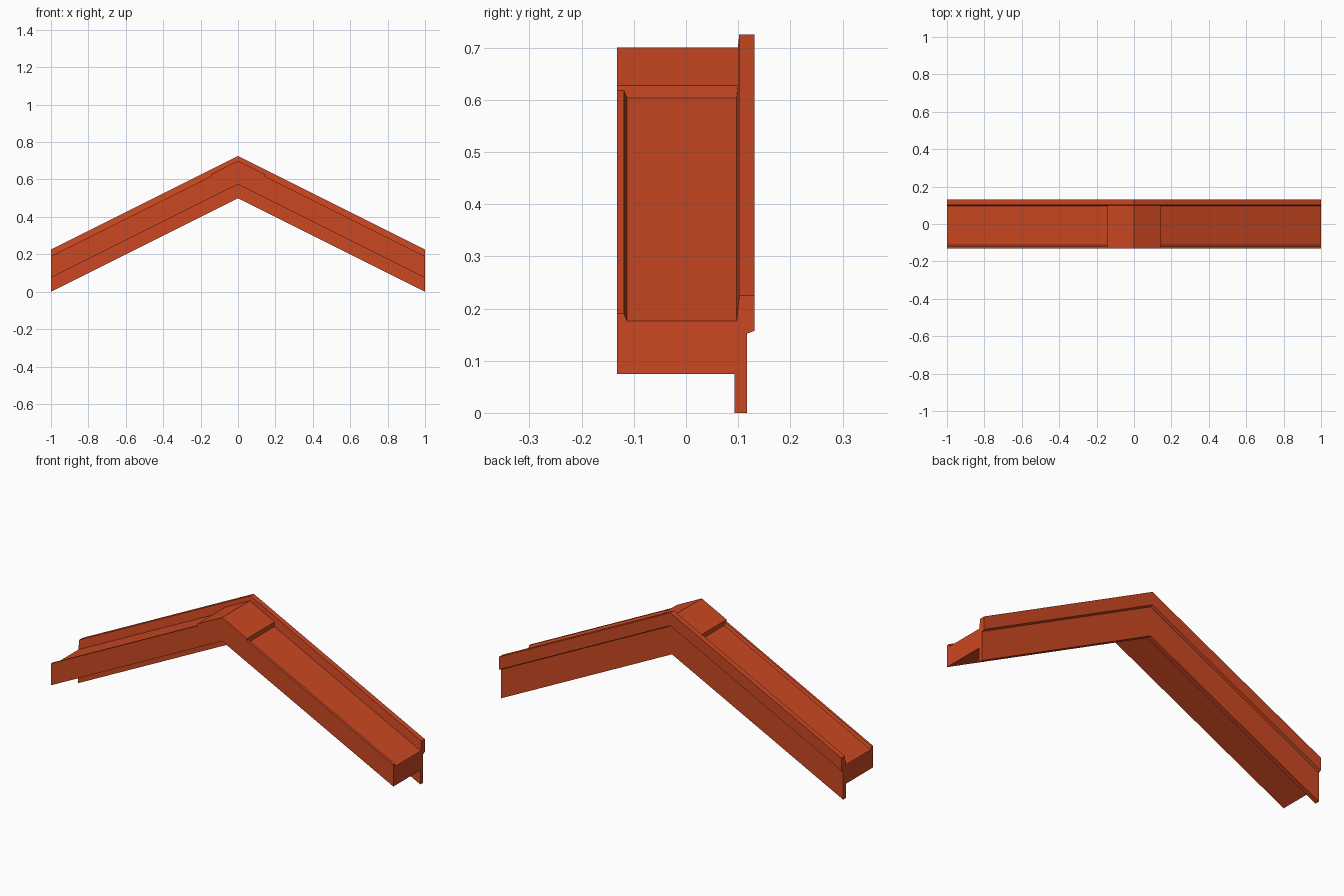
import bpy
import bmesh

cube = bpy.data.objects.get("Cube")
if cube:
    bpy.data.objects.remove(cube, do_unlink=True)

RISE = 0.5  # height gained from each end to the ridge

paint = bpy.data.materials.new("red_orange_paint")
paint.use_nodes = True
COLOR = (0.60, 0.064, 0.016, 1)
paint.diffuse_color = COLOR
paint.node_tree.nodes["Principled BSDF"].inputs["Base Color"].default_value = COLOR


def gable_sweep(name, profile, half_length):
    """Sweep a (y, z) profile over the ridge; z is measured at x = +-1."""
    bm = bmesh.new()
    rings = []
    for x in (-half_length, 0, half_length):
        lift = RISE * (1 - abs(x))
        rings.append([bm.verts.new((x, y, z + lift)) for y, z in profile])
    n = len(profile)
    for a, b in zip(rings, rings[1:]):
        for i in range(n):
            j = (i + 1) % n
            bm.faces.new((a[i], a[j], b[j], b[i]))
    bm.faces.new(rings[0])
    bm.faces.new(rings[-1])
    bmesh.ops.recalc_face_normals(bm, faces=bm.faces)
    mesh = bpy.data.meshes.new(name)
    bm.to_mesh(mesh)
    bm.free()
    mesh.materials.append(paint)
    obj = bpy.data.objects.new(name, mesh)
    bpy.context.collection.objects.link(obj)
    return obj


# Trim beam: front lip, shallow channel, raised back ledge, hanging fin
beam_profile = [
    (-0.132, 0.075), (-0.132, 0.19), (-0.119, 0.19), (-0.113, 0.176),
    (0.097, 0.176), (0.102, 0.225), (0.131, 0.225), (0.131, 0.157),
    (0.117, 0.152), (0.117, 0), (0.093, 0), (0.093, 0.075),
]
gable_sweep("gable_trim", beam_profile, 1)

# Cap plate bridging the channel at the ridge
cap_profile = [(-0.132, 0.17), (-0.132, 0.2), (0.1, 0.2), (0.1, 0.17)]
gable_sweep("ridge_cap", cap_profile, 0.145)
